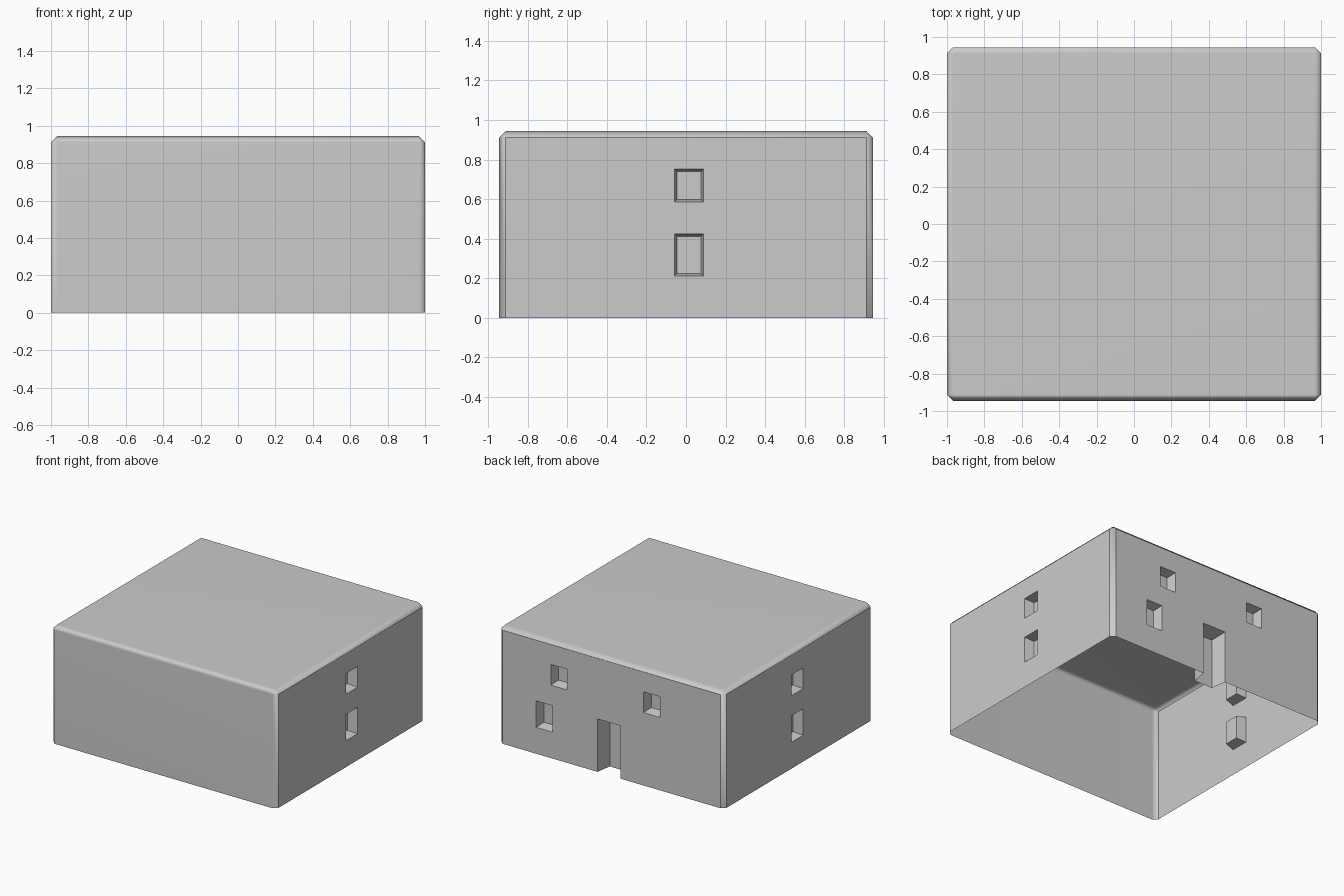
import bpy, bmesh
from math import pi, radians
from mathutils import Matrix, Vector

cube = bpy.data.objects.get("Cube")
if cube:
    bpy.data.objects.remove(cube, do_unlink=True)

HALF_X, HALF_Y, HEIGHT, CHAMFER = 1.0, 0.945, 0.945, 0.033

grey = bpy.data.materials.new("plaster_grey")
grey.use_nodes = True
colour = (0.6, 0.6, 0.6, 1)
grey.diffuse_color = colour
grey.node_tree.nodes["Principled BSDF"].inputs["Base Color"].default_value = colour


def add_object(name, bm):
    mesh = bpy.data.meshes.new(name)
    bm.normal_update()
    bm.to_mesh(mesh)
    bm.free()
    mesh.materials.append(grey)
    obj = bpy.data.objects.new(name, mesh)
    bpy.context.collection.objects.link(obj)
    return obj


def cut_opening(target, wall, a0, a1, z0, z1, depth, taper):
    """Cut a recess that narrows inwards; a0..a1 runs along the wall."""
    out = 0.02
    bm = bmesh.new()
    bmesh.ops.create_cube(bm, size=1)
    for v in bm.verts:
        # local frame: x along the wall, y outwards, z up
        outer = v.co.y > 0
        grow = taper * out / depth if outer else -taper
        v.co.x = a1 + grow if v.co.x > 0 else a0 - grow
        v.co.z = z1 + grow if v.co.z > 0 else z0 - grow
        v.co.y = out if outer else -depth
    place = {
        "back": Matrix.Translation((0, HALF_Y, 0)),
        "left": Matrix(((0, 1, 0, HALF_X), (1, 0, 0, 0), (0, 0, 1, 0), (0, 0, 0, 1))),
        "right": Matrix(((0, -1, 0, -HALF_X), (1, 0, 0, 0), (0, 0, 1, 0), (0, 0, 0, 1))),
    }[wall]
    bm.transform(place)
    bmesh.ops.recalc_face_normals(bm, faces=bm.faces)
    cutter = add_object("opening_cutter", bm)
    mod = target.modifiers.new("opening", 'BOOLEAN')
    mod.operation, mod.solver, mod.object = 'DIFFERENCE', 'EXACT', cutter
    bpy.context.view_layer.objects.active = target
    bpy.ops.object.modifier_apply(modifier=mod.name)
    bpy.data.objects.remove(cutter, do_unlink=True)


# Chamfered block
bm = bmesh.new()
bmesh.ops.create_cube(bm, size=1)
for v in bm.verts:
    v.co = Vector((v.co.x * 2 * HALF_X, v.co.y * 2 * HALF_Y, (v.co.z + 0.5) * HEIGHT))
edges = [e for e in bm.edges if max(v.co.z for v in e.verts) > 0.1]
bmesh.ops.bevel(bm, geom=edges, offset=CHAMFER, segments=1, affect='EDGES')
house = add_object("house_shell", bm)

# Windows and doorway
UPPER, LOWER = (0.586, 0.752), (0.212, 0.424)
for side in ("left", "right"):
    for level in (UPPER, LOWER):
        cut_opening(house, side, -0.058, 0.088, *level, 0.08, 0.013)
for x, level in ((0.395, UPPER), (0.525, LOWER), (-0.43, UPPER)):
    cut_opening(house, "back", x, x + 0.145, *level, 0.08, 0.013)
cut_opening(house, "back", -0.08, 0.125, -0.1, 0.425, 0.128, 0.02)

# Open underside, flat side and back walls, smooth chamfers elsewhere
bm = bmesh.new()
bm.from_mesh(house.data)
bm.normal_update()
floor = [f for f in bm.faces if f.normal.z < -0.9 and f.calc_center_median().z < 0.01]
bmesh.ops.delete(bm, geom=floor, context='FACES')
for f in bm.faces:
    f.smooth = True
for e in bm.edges:
    flat = any(abs(f.normal.x) > 0.95 or f.normal.y > 0.95 for f in e.link_faces)
    coplanar = e.calc_face_angle(pi) < 0.01
    e.smooth = coplanar or (not flat and e.calc_face_angle(pi) < radians(62))
bm.to_mesh(house.data)
bm.free()
weighted = house.modifiers.new("even_shading", 'WEIGHTED_NORMAL')
weighted.keep_sharp = True
